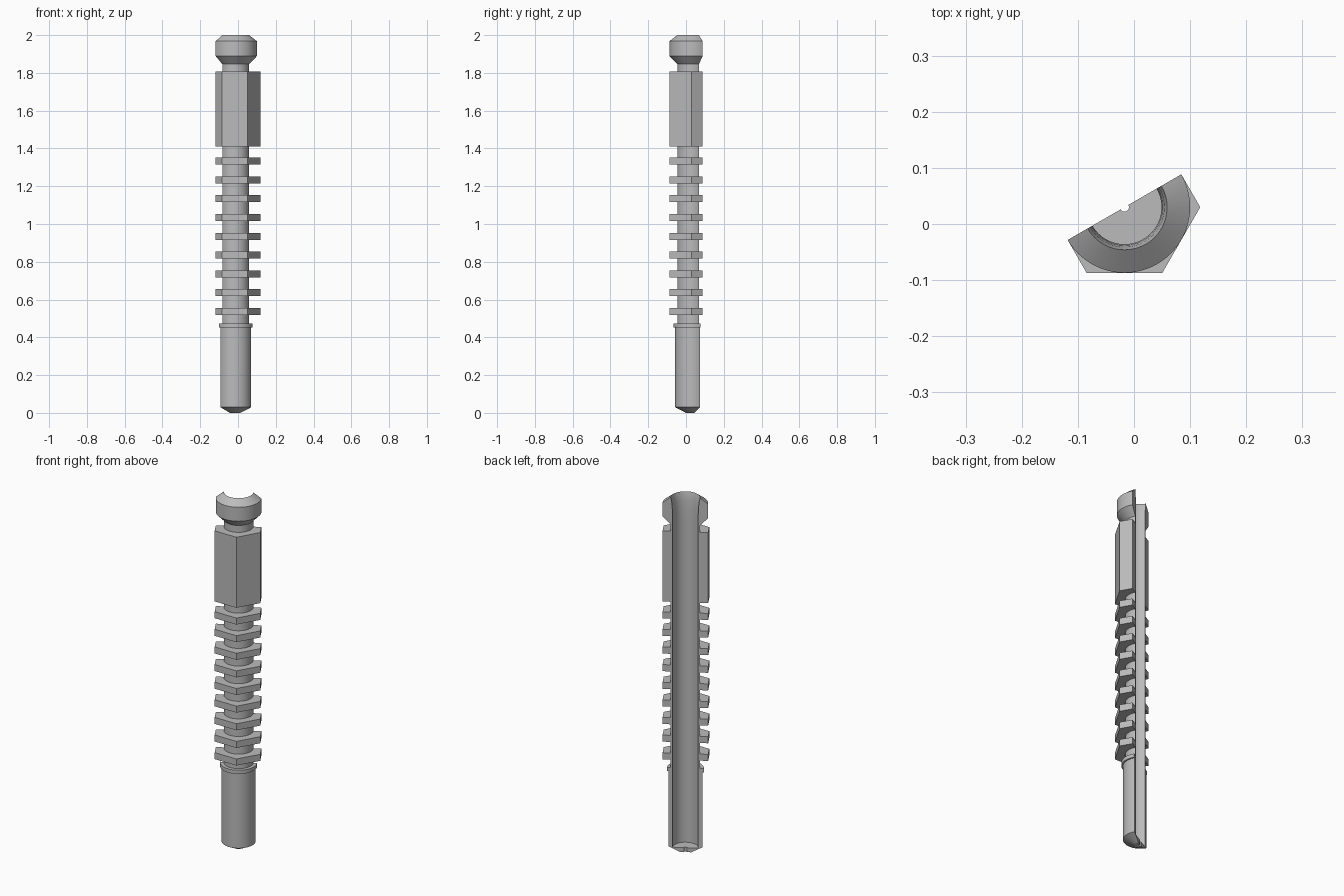
import bpy, bmesh, math

if "Cube" in bpy.data.objects:
    bpy.data.objects.remove(bpy.data.objects["Cube"], do_unlink=True)

AXIS = (-0.017, 0.03)      # centre line of the rod, lying on the cut plane
STEPS = 36                 # divisions of the half turn
BORE, SHAFT, HEX = 0.066, 0.076, 0.117

steel = bpy.data.materials.new("grey_steel")
steel.use_nodes = True
GREY = (0.5, 0.5, 0.5, 1)
steel.diffuse_color = GREY
bsdf = next(n for n in steel.node_tree.nodes if n.type == "BSDF_PRINCIPLED")
bsdf.inputs["Base Color"].default_value = GREY


def half_turn(name, profile, hexagonal=False):
    """Sweep a closed (radius, height) outline through 180 degrees and cap it."""
    bm = bmesh.new()
    rings = []
    for i in range(STEPS + 1):
        deg = -150 + 180 * i / STEPS
        ring = []
        for r, z in profile:
            if hexagonal and r > SHAFT:
                r /= math.cos(math.radians(deg % 60 - 30))
            a = math.radians(deg)
            ring.append(bm.verts.new((AXIS[0] + r * math.cos(a),
                                      AXIS[1] + r * math.sin(a), z)))
        rings.append(ring)
    n = len(profile)
    for a, b in zip(rings, rings[1:]):
        for j in range(n):
            k = (j + 1) % n
            bm.faces.new((a[j], a[k], b[k], b[j]))
    bm.faces.new(rings[0])
    bm.faces.new(rings[-1][::-1])
    bmesh.ops.recalc_face_normals(bm, faces=bm.faces)
    mesh = bpy.data.meshes.new(name)
    bm.to_mesh(mesh)
    bm.free()
    mesh.materials.append(steel)
    obj = bpy.data.objects.new(name, mesh)
    bpy.context.collection.objects.link(obj)
    bpy.ops.object.select_all(action="DESELECT")
    obj.select_set(True)
    bpy.context.view_layer.objects.active = obj
    bpy.ops.object.shade_smooth_by_angle(angle=math.radians(20))
    return obj


# Lower tube with pointed tip, drain hole and floor
half_turn("lower_tube", [
    (0.008, 0), (0.03, 0), (0.087, 0.03), (0.087, 0.453),
    (BORE, 0.453), (BORE, 0.025), (0.008, 0.025)])

# Thin flange on top of the lower tube
half_turn("flange", [(BORE, 0.453), (0.095, 0.453), (0.095, 0.474), (BORE, 0.474)])

# Hollow shaft running up to the head
half_turn("shaft", [(BORE, 0.474), (SHAFT, 0.474), (SHAFT, 1.846), (BORE, 1.846)])

# Rounded collar head with flared mouth
half_turn("head", [
    (BORE, 1.846), (SHAFT, 1.846), (HEX, 1.889), (HEX, 1.968), (0.076, 2.0),
    (0.071, 1.98), (0.068, 1.95), (BORE, 1.91)])


def hex_collar(name, low, high):
    half_turn(name, [(SHAFT, low), (HEX, low), (HEX, high), (SHAFT, high)], True)


# Long hexagonal grip and the row of thin hexagonal ribs
hex_collar("hex_grip", 1.409, 1.807)
for i in range(9):
    z = 0.519 + i * 0.0994
    hex_collar(f"hex_rib_{i + 1}", z, z + 0.037)
